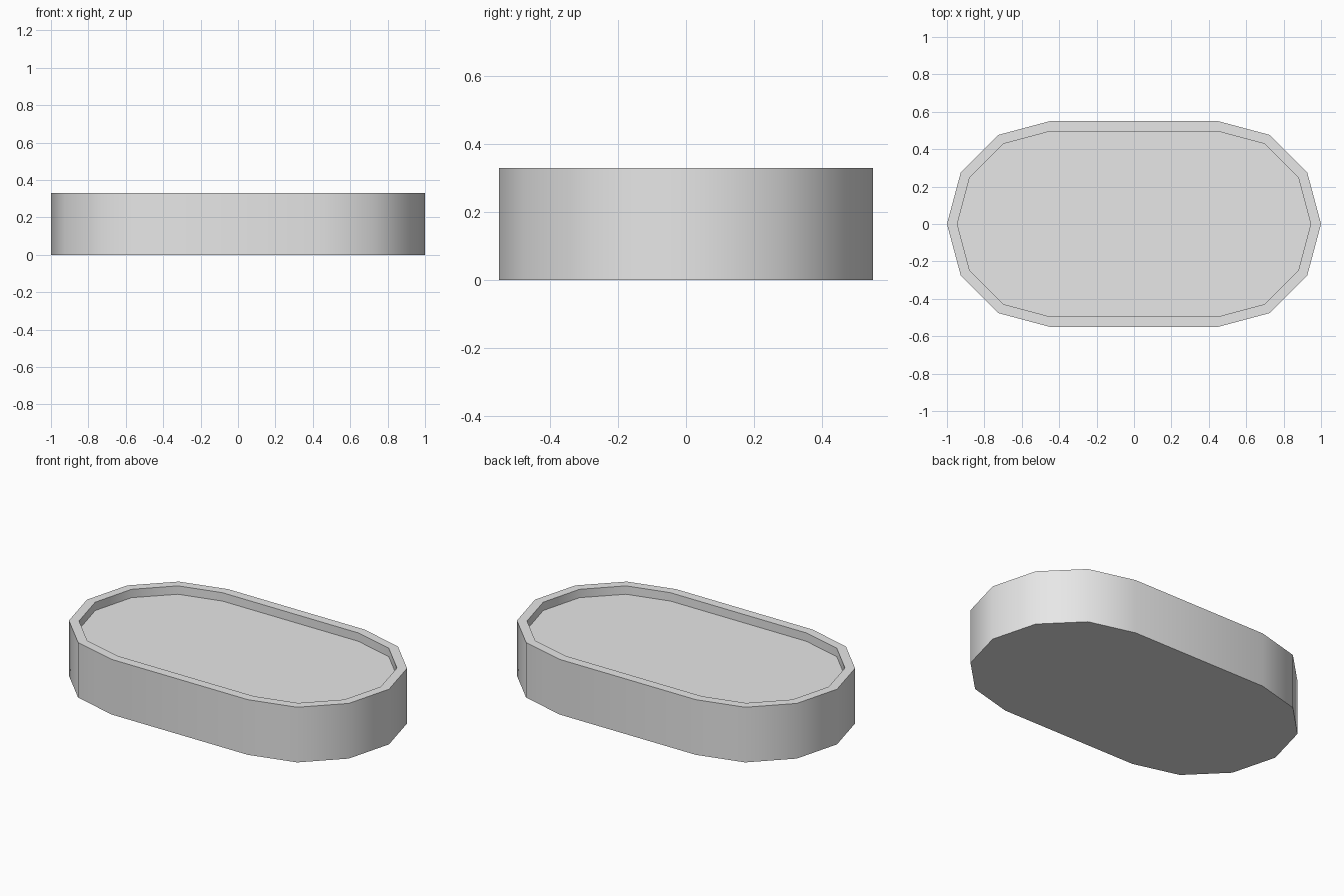
import bpy, bmesh
from math import sin, cos, pi, radians

cube = bpy.data.objects.get("Cube")
if cube:
    bpy.data.objects.remove(cube, do_unlink=True)

HALF_STRAIGHT = 0.45   # distance from the middle to each end's centre
RADIUS = 0.55
RIM = 0.055
HEIGHT = 0.33
RECESS = 0.05
SEGMENTS = 6           # facets on each rounded end

grey = bpy.data.materials.new("light_grey")
grey.use_nodes = True
grey.diffuse_color = (0.8, 0.8, 0.8, 1)
grey.node_tree.nodes["Principled BSDF"].inputs["Base Color"].default_value = (0.8, 0.8, 0.8, 1)


def stadium_loop(bm, radius, z):
    """Ring of vertices around a straight-sided oval, counter-clockwise."""
    ring = []
    for side in (1, -1):
        for i in range(SEGMENTS + 1):
            a = -pi / 2 + pi * i / SEGMENTS
            ring.append(bm.verts.new((side * (HALF_STRAIGHT + radius * cos(a)),
                                      side * radius * sin(a), z)))
    return ring


def bridge(bm, lower, upper):
    n = len(lower)
    for i in range(n):
        j = (i + 1) % n
        bm.faces.new((lower[i], lower[j], upper[j], upper[i]))


# Shallow tray: base, outer wall, rim, inner wall and recessed floor
bm = bmesh.new()
rings = [stadium_loop(bm, r, z) for r, z in (
    (RADIUS, 0), (RADIUS, HEIGHT),
    (RADIUS - RIM, HEIGHT), (RADIUS - RIM, HEIGHT - RECESS))]
for lower, upper in zip(rings, rings[1:]):
    bridge(bm, lower, upper)
bm.faces.new(rings[0][::-1])
bm.faces.new(rings[-1])

mesh = bpy.data.meshes.new("oval_tray")
bm.to_mesh(mesh)
bm.free()
mesh.materials.append(grey)
tray = bpy.data.objects.new("oval_tray", mesh)
bpy.context.collection.objects.link(tray)

# Smooth walls with crisp rim and base edges
bpy.ops.object.select_all(action='DESELECT')
tray.select_set(True)
bpy.context.view_layer.objects.active = tray
bpy.ops.object.shade_smooth_by_angle(angle=radians(45))
